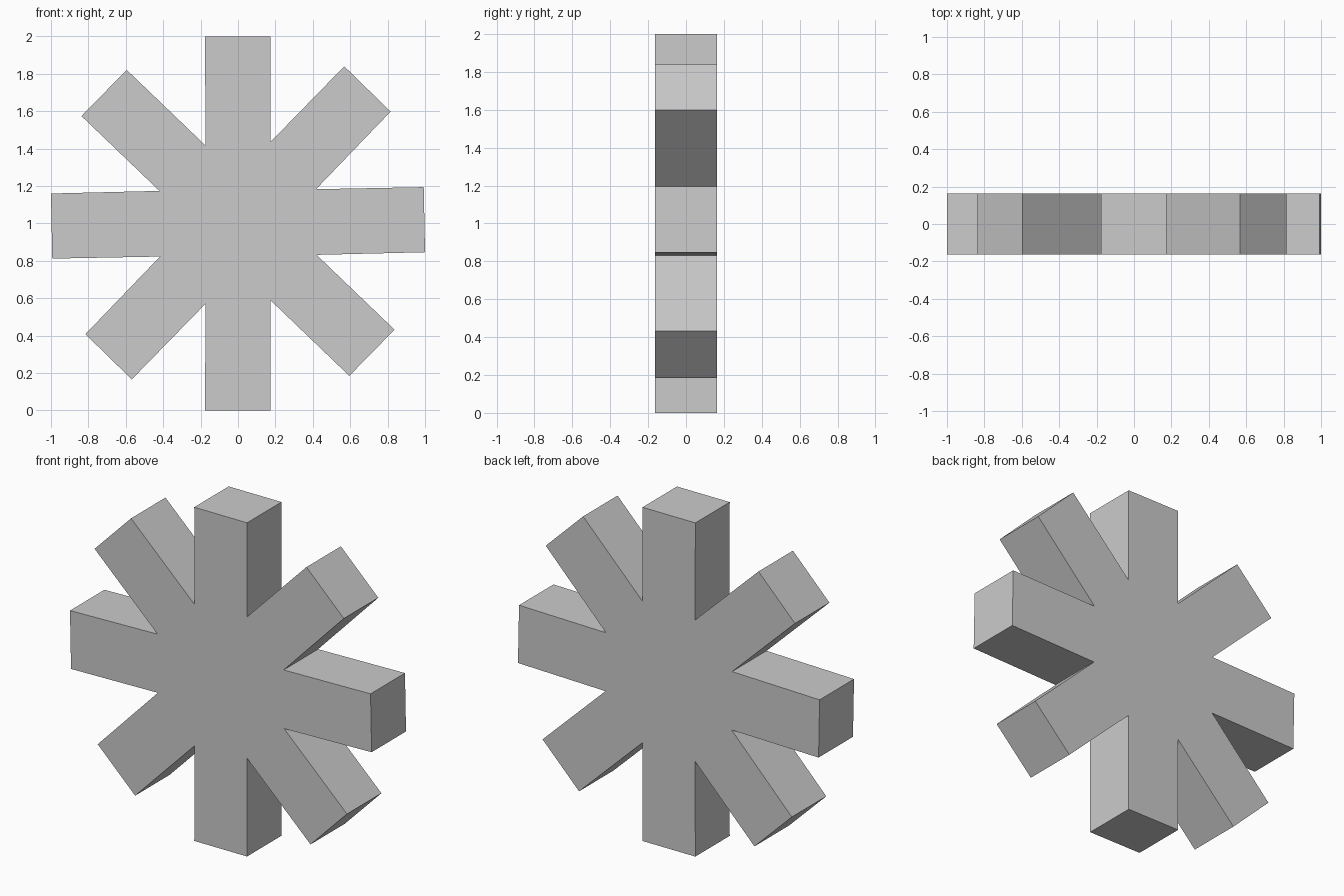
import bpy, bmesh

if "Cube" in bpy.data.objects:
    bpy.data.objects.remove(bpy.data.objects["Cube"])

HALF_DEPTH = 0.163
CENTRE_Z = 1.003

# Right half of the eight-armed outline, from top notch to bottom notch (x, z)
right = [
    (0.174, 1.436),                                   # notch
    (0.568, 1.840), (0.816, 1.598), (0.417, 1.183),   # upper diagonal arm
    (0.993, 1.194), (1.000, 0.846), (0.420, 0.832),   # side arm
    (0.837, 0.432), (0.595, 0.185), (0.174, 0.589),   # lower diagonal arm
]
# Left half is the right half turned 180 degrees about the hub
left = [(-x, 2 * CENTRE_Z - z) for x, z in right]
top_end = [(-0.176, 2.0), (0.174, 2.0)]
bottom_end = [(0.174, 0.0), (-0.176, 0.0)]
outline = top_end + right + bottom_end + left

# Extrude the outline from front to back
bm = bmesh.new()
front = bm.faces.new([bm.verts.new((x, -HALF_DEPTH, z)) for x, z in outline])
result = bmesh.ops.extrude_face_region(bm, geom=[front], use_keep_orig=True)
moved = [v for v in result["geom"] if isinstance(v, bmesh.types.BMVert)]
bmesh.ops.translate(bm, verts=moved, vec=(0, 2 * HALF_DEPTH, 0))
bmesh.ops.recalc_face_normals(bm, faces=bm.faces)

mesh = bpy.data.meshes.new("eight_armed_star")
bm.to_mesh(mesh)
bm.free()
star = bpy.data.objects.new("eight_armed_star", mesh)
bpy.context.collection.objects.link(star)
